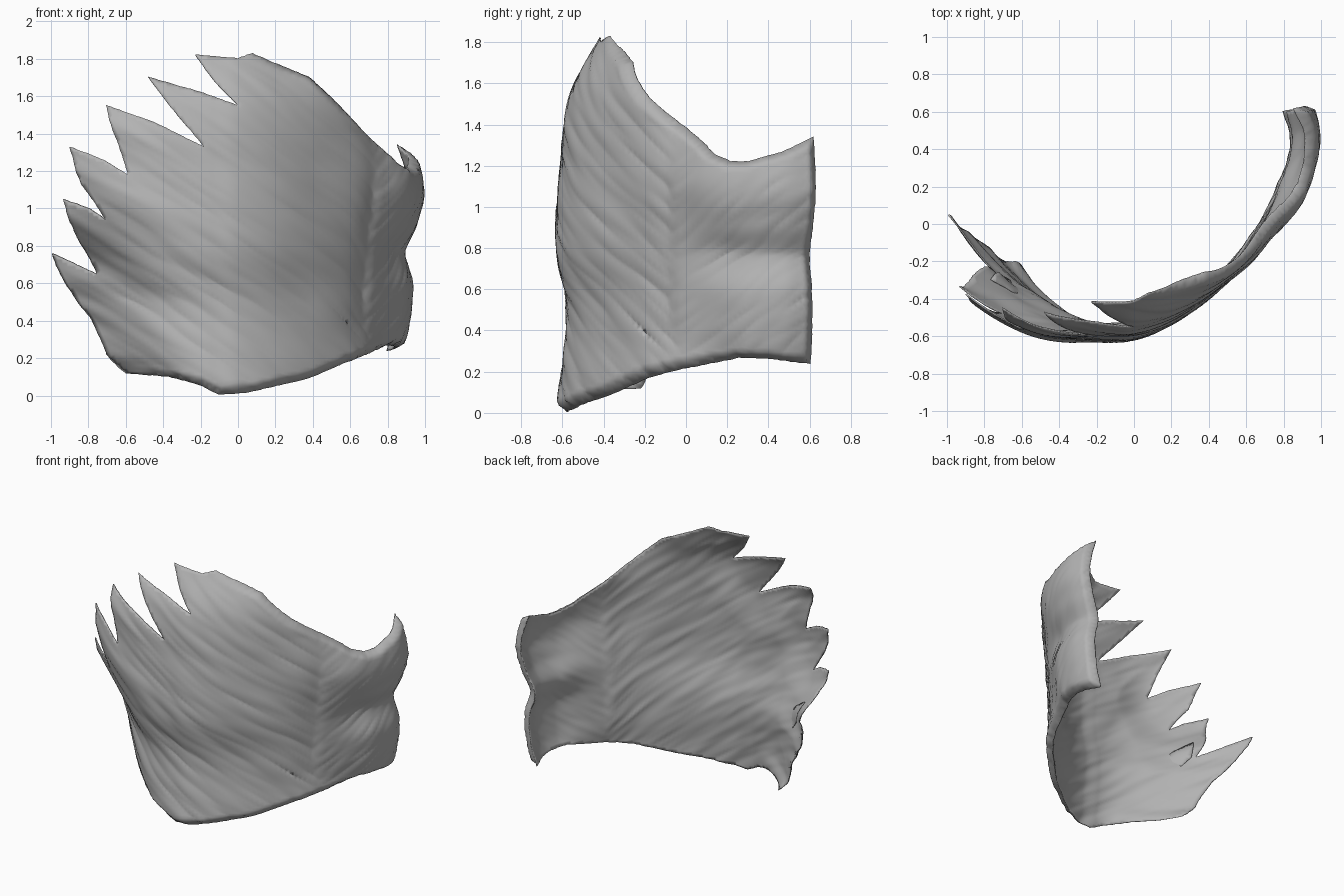
import bpy, math, random
from mathutils import Vector, kdtree, noise
from mathutils.geometry import delaunay_2d_cdt

random.seed(4)
cube = bpy.data.objects.get("Cube")
if cube:
    bpy.data.objects.remove(cube)

grey = bpy.data.materials.new("plain grey")
grey.use_nodes = True
grey.diffuse_color = (0.45, 0.45, 0.45, 1)
bsdf = next(n for n in grey.node_tree.nodes if n.type == 'BSDF_PRINCIPLED')
bsdf.inputs["Base Color"].default_value = grey.diffuse_color
bsdf.inputs["Roughness"].default_value = 0.7


def curve(table, v):
    """Smooth curve through (position, value) pairs."""
    v = min(max(v, table[0][0]), table[-1][0])
    i = 0
    while i < len(table) - 2 and v > table[i + 1][0]:
        i += 1

    def slope(j):
        a, b = table[max(j - 1, 0)], table[min(j + 1, len(table) - 1)]
        return (b[1] - a[1]) / (b[0] - a[0])
    (x0, y0), (x1, y1) = table[i], table[i + 1]
    h = x1 - x0
    t = (v - x0) / h
    return ((1 + 2 * t) * (1 - t) ** 2 * y0 + t * (1 - t) ** 2 * h * slope(i)
            + t * t * (3 - 2 * t) * y1 + t * t * (t - 1) * h * slope(i + 1))


def ramp(a, b, v):
    t = min(max((v - a) / (b - a), 0), 1)
    return t * t * (3 - 2 * t)


# Plan of the curved shell, and how it bends with height
PLAN_X = [(-1.1, -1.1), (0, 0), (.4, .4), (.6, .59), (.8, .72), (1, .83), (1.2, .91), (1.4, .935), (1.56, .9)]
PLAN_Y = [(-.15, -.63), (0, -.62), (.2, -.54), (.4, -.4), (.6, -.22), (.8, -.04), (1, .13), (1.2, .3),
          (1.4, .48), (1.56, .63)]
CURL = [(0, 2), (.12, 1.95), (.22, 1.35), (.4, 1.1), (.6, 1), (.76, 1.13), (1.05, .8), (1.4, .75), (1.85, .9)]
LEAN = [(0, 0), (.5, .05), (.8, 0), (1.2, .02), (1.55, .07), (1.83, .22)]
SHIFT = [(.2, 0), (.4, -.025), (.8, 0), (1.15, .035), (1.4, 0)]
CREASE = [(.2, -.07), (.35, -.025), (.58, 0), (.77, -.04), (.92, .02), (1.08, .06), (1.25, .03), (1.36, -.01)]


def plan(s, z):
    x, y = curve(PLAN_X, s), curve(PLAN_Y, s)
    start = -.15 - .2 * ramp(.5, 1.1, z)
    y += curve(CURL, z) * max(start - s, 0) ** 2
    y += curve(LEAN, z) * (1 - ramp(.2, .75, s))
    x += curve(SHIFT, z) * ramp(.4, .7, s) * (1 - ramp(.9, 1.2, s))
    return Vector((x, y))


def relief(s, z):
    """Feather corrugation, fine streaks and the bulging narrow end."""
    p, q = z + .7 * s + .1 * s * s, s - .7 * z
    end = ramp(.74, .82, s)
    fan = .008 * math.cos((p - .06) / .32 * math.tau) * (1 - ramp(-.7, .2, s))
    streak = .008 * noise.noise(Vector((p * 14, q * 2, 0))) + .004 * noise.noise(Vector((p * 32, q * 3, 5)))
    hatch = .006 * noise.noise(Vector(((z - .6 * s) * 25, s * 6, 9)))
    ledge = .01 * ramp(.3, .45, z) * (1 - ramp(1.1, 1.25, z)) * (1 - ramp(.8, 1.2, s))
    return fan + streak * (1 - end) + end * (hatch + ledge) + ramp(.72, 1.15, s) * curve(CREASE, z)


def lift(s, z, inset):
    d = plan(s + .01, z) - plan(s - .01, z)
    out = Vector((d.y, -d.x)).normalized()
    xy = plan(s, z) + out * (relief(s, z) - inset)
    return (xy.x, xy.y, z)


def resample(points, step):
    result = []
    for a, b in zip(points, points[1:]):
        n = max(1, round((b - a).length / step))
        result += [a.lerp(b, i / n) for i in range(n)]
    return result


def distance_to(points):
    """Function giving the distance from a flat point to the nearest of the points."""
    tree = kdtree.KDTree(len(points))
    for i, c in enumerate(points):
        tree.insert(c.to_3d(), i)
    tree.balance()
    return lambda c: tree.find(c.to_3d())[2]


def build_sheet(name, plain_edge, thin_edge, thickness, inset=0, step=.018):
    """Fill an unrolled outline with triangles, wrap it round the plan and thicken it outwards."""
    plain = [Vector(c) for c in plain_edge]
    thin = [Vector(c) for c in thin_edge]
    plain_points = resample(plain + [thin[0]], step)
    thin_points = resample(thin + [plain[0]], step)
    to_plain, to_thin = distance_to(plain_points), distance_to(thin_points)
    # Slight raggedness along the rim
    points = [c + Vector((random.uniform(-1, 1), random.uniform(-1, 1))) * .0015
              for c in plain_points + thin_points]
    n = len(points)
    low_s, high_s = min(c.x for c in points), max(c.x for c in points)
    low_z, high_z = min(c.y for c in points), max(c.y for c in points)
    for row in range(int((high_z - low_z) / step)):
        for col in range(int((high_s - low_s) / step)):
            c = Vector((low_s + (col + row % 2 / 2) * step, low_z + row * step))
            if min(to_plain(c), to_thin(c)) > step * .6:
                points.append(c)
    edges = [(i, (i + 1) % n) for i in range(n)]
    flat, _, faces, *_ = delaunay_2d_cdt(points, edges, [], 1, 1e-5)
    used = sorted({i for f in faces for i in f})
    index = {v: i for i, v in enumerate(used)}

    # Thin towards the feather tips, with the outer surface chamfered along the plain rim
    depth = [.15 + .85 * ramp(0, .3, to_thin(flat[i])) for i in used]
    mesh = bpy.data.meshes.new(name)
    mesh.from_pydata([lift(flat[i].x, flat[i].y, inset + thickness * d) for i, d in zip(used, depth)], [],
                     [[index[i] for i in f] for f in faces])
    mesh.materials.append(grey)
    obj = bpy.data.objects.new(name, mesh)
    bpy.context.collection.objects.link(obj)
    group = obj.vertex_groups.new(name="thickness")
    for i, (v, d) in enumerate(zip(used, depth)):
        group.add([i], d * min(1, .08 + to_plain(flat[v]) / .04), 'REPLACE')
    solid = obj.modifiers.new("thickness", 'SOLIDIFY')
    solid.thickness = thickness
    solid.offset = 1
    solid.vertex_group = group.name
    bpy.ops.object.select_all(action='DESELECT')
    obj.select_set(True)
    bpy.context.view_layer.objects.active = obj
    bpy.ops.object.shade_smooth_by_angle(angle=math.radians(40))


# Main shell: lower rim, narrow end and upper rim, then the feathered edge
shell_rim = [(-.6, .12), (-.4, .1), (-.2, .05), (-.1, .005), (.07, .015), (.4, .09), (.6, .17), (.8, .215),
             (1.1, .27), (1.3, .265), (1.56, .24), (1.55, .7), (1.56, 1.34), (1.4, 1.27), (1.2, 1.22),
             (1.1, 1.22), (1, 1.255), (.85, 1.36), (.6, 1.53), (.4, 1.7), (.2, 1.78)]
feather_edge = [(.08, 1.83), (0, 1.8), (-.23, 1.82), (-.12, 1.67), (0, 1.55), (-.2, 1.62), (-.48, 1.7),
                (-.36, 1.54), (-.18, 1.33), (-.45, 1.46), (-.71, 1.55), (-.66, 1.4), (-.59, 1.18),
                (-.72, 1.26), (-.9, 1.33), (-.84, 1.13), (-.71, .94), (-.8, 1), (-.94, 1.05), (-.86, .85),
                (-.76, .65), (-.87, .7), (-1, .76), (-.92, .6), (-.8, .42), (-.7, .22)]
build_sheet("feathered_shell", shell_rim, feather_edge, .05)

# Small loose feather behind the lowest gap
build_sheet("small_feather", [(-.62, .5), (-.56, .56)], [(-.66, .7), (-.78, .79), (-.74, .64)], .012, .02)
